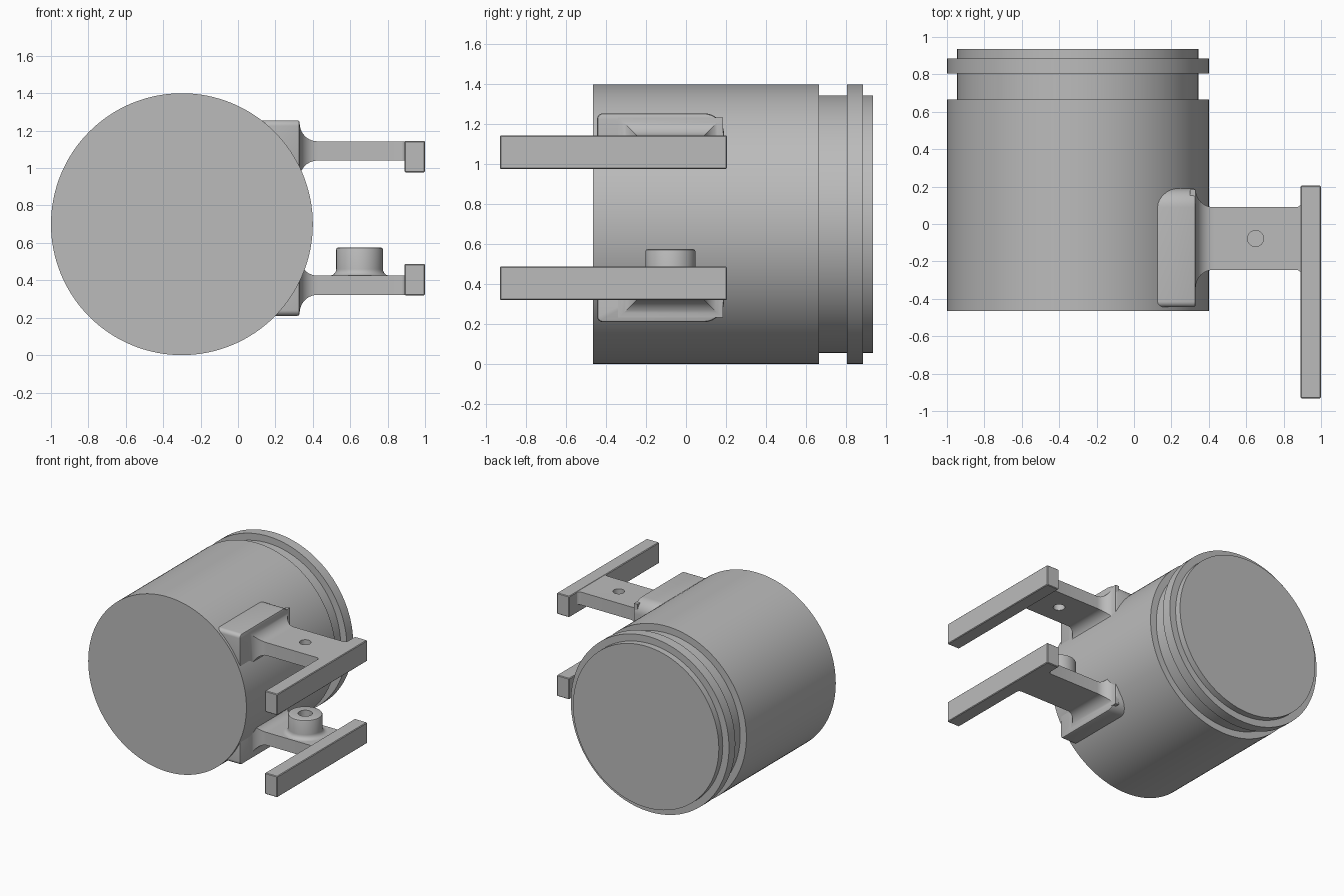
import bpy, bmesh, math
from mathutils import Vector

cube = bpy.data.objects.get("Cube")
if cube:
    bpy.data.objects.remove(cube)

gray = bpy.data.materials.new("plain_gray")
gray.use_nodes = True
gray.diffuse_color = (0.5, 0.5, 0.5, 1)
gray.node_tree.nodes["Principled BSDF"].inputs["Base Color"].default_value = gray.diffuse_color

MID = 0.7325            # height about which the two brackets mirror
HOLE = (0.65, -0.078)   # bolt axis
ARM_Y = (-0.245, 0.09)


def make(name, bm, flip=False):
    """Turn a bmesh into an object, optionally mirrored to the lower bracket."""
    if flip:
        for v in bm.verts:
            v.co.z = 2 * MID - v.co.z
    bmesh.ops.recalc_face_normals(bm, faces=bm.faces)
    mesh = bpy.data.meshes.new(name)
    bm.to_mesh(mesh)
    bm.free()
    mesh.materials.append(gray)
    ob = bpy.data.objects.new(name, mesh)
    bpy.context.collection.objects.link(ob)
    return ob


def finish(ob):
    """Apply modifiers, then smooth all but the sharp edges."""
    bpy.ops.object.select_all(action="DESELECT")
    ob.select_set(True)
    bpy.context.view_layer.objects.active = ob
    for m in list(ob.modifiers):
        bpy.ops.object.modifier_apply(modifier=m.name)
    bpy.ops.object.shade_smooth_by_angle(angle=math.radians(30))


def bevel(ob, width, segments=2):
    m = ob.modifiers.new("soft_edges", "BEVEL")
    m.width, m.segments = width, segments
    m.limit_method, m.angle_limit = "ANGLE", math.radians(60)


def lathe(points, center, axis, closed=False, steps=96):
    """Spin (radius, position) points about the y or z axis."""
    bm = bmesh.new()
    along = Vector(axis)
    vs = [bm.verts.new(Vector(center) + Vector((r, 0, 0)) + along * t) for r, t in points]
    for a, b in zip(vs, vs[1:] + vs[:1] if closed else vs[1:]):
        bm.edges.new((a, b))
    bmesh.ops.spin(bm, geom=bm.verts[:] + bm.edges[:], cent=center, axis=axis,
                   angle=math.tau, steps=steps)
    bmesh.ops.remove_doubles(bm, verts=bm.verts, dist=1e-4)
    return bm


def loft(sections):
    """Skin equal-length rings of points and cap both ends."""
    bm = bmesh.new()
    rings = [[bm.verts.new(p) for p in s] for s in sections]
    n = len(rings[0])
    for a, b in zip(rings, rings[1:]):
        for i in range(n):
            j = (i + 1) % n
            bm.faces.new((a[i], a[j], b[j], b[i]))
    bm.faces.new(rings[0])
    bm.faces.new(rings[-1])
    return bm


def box(x, y, z):
    return loft([[(px, y[0], z[0]), (px, y[1], z[0]), (px, y[1], z[1]), (px, y[0], z[1])]
                 for px in x])


def flare(d, r):
    """Spread of a quarter-round fillet at distance d past its start."""
    d = min(max(d, 0), r)
    return r - math.sqrt(r * r - d * d)


# Round body with stepped neck and collar
body = [(0, -0.465), (0.7, -0.465), (0.7, 0.665), (0.645, 0.665), (0.645, 0.805),
        (0.7, 0.805), (0.7, 0.885), (0.645, 0.885), (0.645, 0.935), (0, 0.935)]
finish(make("body", lathe(body, (-0.3, 0, 0.7), (0, 1, 0), steps=128)))

for side, flip, hole_r in (("upper", False, 0.043), ("lower", True, 0.052)):
    # Mounting pad: large round at the top rear, small round at the top front
    outline = [(-0.445, 0.9), (0.19, 0.9)]
    for cy, cz, r, start in ((0.09, 1.155, 0.1, 0), (-0.415, 1.225, 0.03, 90)):
        for k in range(9):
            a = math.radians(start + k * 90 / 8)
            outline.append((cy + r * math.cos(a), cz + r * math.sin(a)))
    pad = make(side + "_pad", loft([[(x, y, z) for y, z in outline] for x in (0.0, 0.33)]), flip)
    bevel(pad, 0.012)
    finish(pad)

    # Arm: flares on all sides into the pad and sideways into the rail
    R, r = 0.095, 0.03
    xs = [0.3] + [0.425 - R * math.cos(math.radians(a)) for a in range(0, 91, 9)]
    xs += [0.865 + r * math.sin(math.radians(a)) for a in range(0, 91, 15)] + [0.94]
    sections = []
    for x in xs:
        e = flare(0.425 - x, R)
        w = e + flare(x - 0.865, r)
        y0, y1, z0, z1 = ARM_Y[0] - w, ARM_Y[1] + w, 1.04 - e, 1.143 + min(e, 0.09)
        sections.append([(x, y0, z0), (x, y1, z0), (x, y1, z1), (x, y0, z1)])
    arm = make(side + "_arm", loft(sections), flip)

    # Bolt hole through the arm
    cutter = make(side + "_hole_cutter",
                  lathe([(0, -0.2), (hole_r, -0.2), (hole_r, 0.2), (0, 0.2)],
                        (*HOLE, 1.09), (0, 0, 1), steps=48), flip)
    cutter.hide_render = True
    cut = arm.modifiers.new("hole", "BOOLEAN")
    cut.operation, cut.object, cut.solver = "DIFFERENCE", cutter, "EXACT"
    finish(arm)
    bpy.data.objects.remove(cutter)

    # Rail at the end of the arm
    rail = make(side + "_rail", box((0.89, 1.0), (-0.932, 0.205), (0.977, 1.145)), flip)
    bevel(rail, 0.005, 1)
    finish(rail)

# Bored boss on the lower arm, with a filleted foot and rounded rim
profile = [(0.052, 0.415), (0.16, 0.415)]
for k in range(7):
    a = math.radians(k * 15)
    profile.append((0.16 - 0.035 * math.sin(a), 0.46 - 0.035 * math.cos(a)))
profile += [(0.125, 0.565), (0.122, 0.572), (0.115, 0.575), (0.052, 0.575)]
finish(make("boss", lathe(profile, (*HOLE, 0), (0, 0, 1), closed=True, steps=64)))
